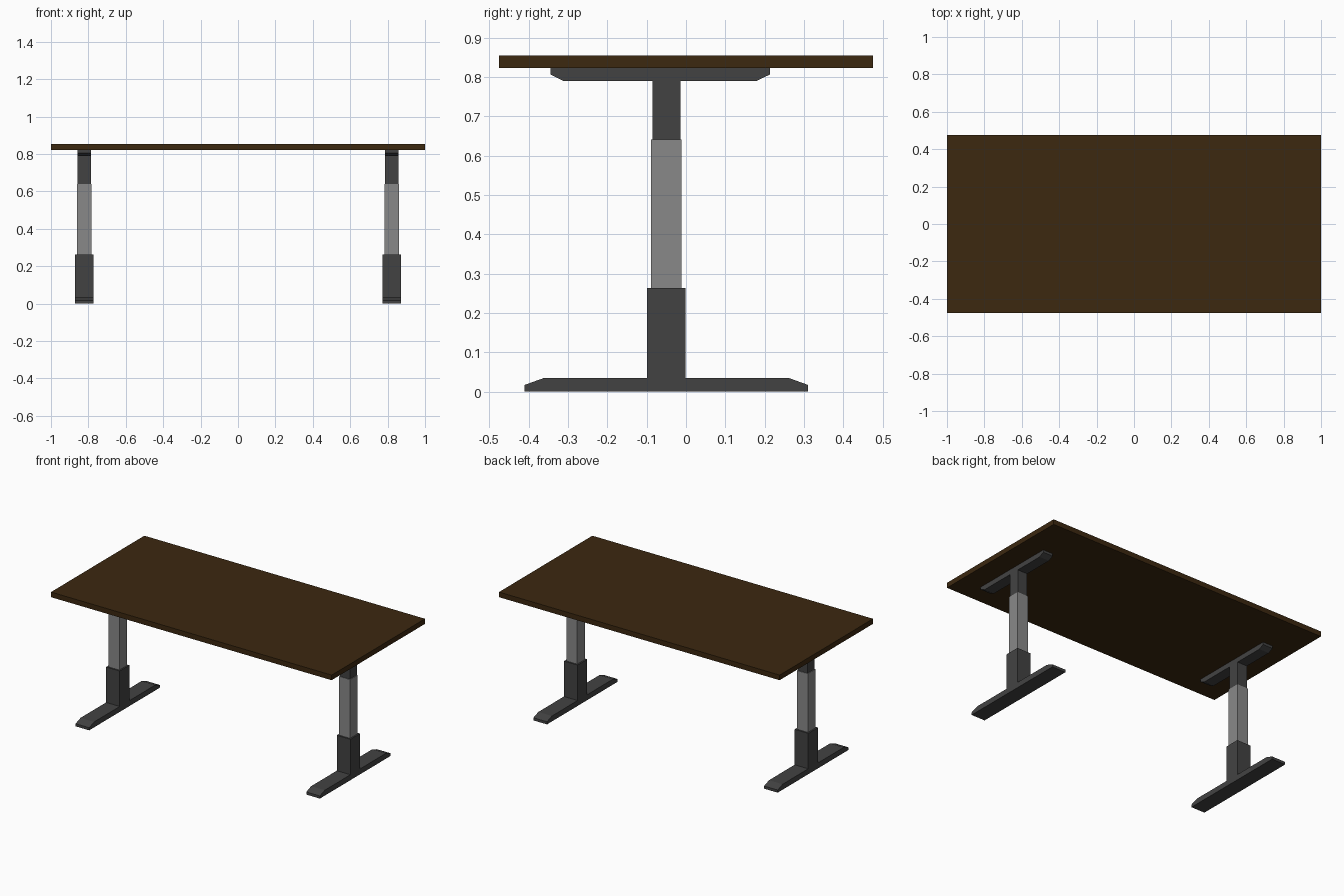
import bpy
import bmesh

if "Cube" in bpy.data.objects:
    bpy.data.objects.remove(bpy.data.objects["Cube"])

LEG_X = 0.822   # distance of each leg from the centre
LEG_Y = -0.05   # column centre line


def material(name, color):
    m = bpy.data.materials.new(name)
    m.diffuse_color = (*color, 1)
    m.use_nodes = True
    m.node_tree.nodes["Principled BSDF"].inputs["Base Color"].default_value = m.diffuse_color
    return m


WOOD = material("dark_wood", (0.045, 0.021, 0.005))
DARK = material("dark_metal", (0.055, 0.055, 0.055))
LIGHT = material("light_metal", (0.25, 0.25, 0.25))


def extrude_profile(name, profile, x, width, mat):
    """Extrude a closed (y, z) profile along x, centred on x."""
    bm = bmesh.new()
    face = bm.faces.new([bm.verts.new((x - width / 2, y, z)) for y, z in profile])
    side = bmesh.ops.extrude_face_region(bm, geom=[face])["geom"]
    bmesh.ops.translate(bm, vec=(width, 0, 0),
                        verts=[g for g in side if isinstance(g, bmesh.types.BMVert)])
    bmesh.ops.recalc_face_normals(bm, faces=bm.faces)
    mesh = bpy.data.meshes.new(name)
    bm.to_mesh(mesh)
    bm.free()
    mesh.materials.append(mat)
    obj = bpy.data.objects.new(name, mesh)
    bpy.context.collection.objects.link(obj)
    return obj


def box(name, x, y, width, depth, z0, z1, mat):
    a, b = y - depth / 2, y + depth / 2
    return extrude_profile(name, [(a, z0), (b, z0), (b, z1), (a, z1)], x, width, mat)


# Table top
box("table_top", 0, 0, 2.0, 0.95, 0.822, 0.855, WOOD)

for side, sign in (("left", -1), ("right", 1)):
    x = sign * LEG_X

    # Foot with sloped ends
    extrude_profile(side + "_foot",
                    [(-0.41, 0), (0.31, 0), (0.31, 0.017), (0.26, 0.035),
                     (-0.36, 0.035), (-0.41, 0.017)], x, 0.097, DARK)

    # Telescoping column, widest at the bottom
    box(side + "_lower_column", x, LEG_Y, 0.097, 0.098, 0.035, 0.263, DARK)
    box(side + "_middle_column", x, LEG_Y, 0.078, 0.078, 0.263, 0.641, LIGHT)
    box(side + "_upper_column", x, LEG_Y, 0.07, 0.071, 0.641, 0.79, DARK)

    # Bracket under the top, sloped on its lower ends
    extrude_profile(side + "_top_bracket",
                    [(-0.345, 0.822), (-0.345, 0.806), (-0.312, 0.79),
                     (0.18, 0.79), (0.213, 0.806), (0.213, 0.822)], x, 0.07, DARK)
